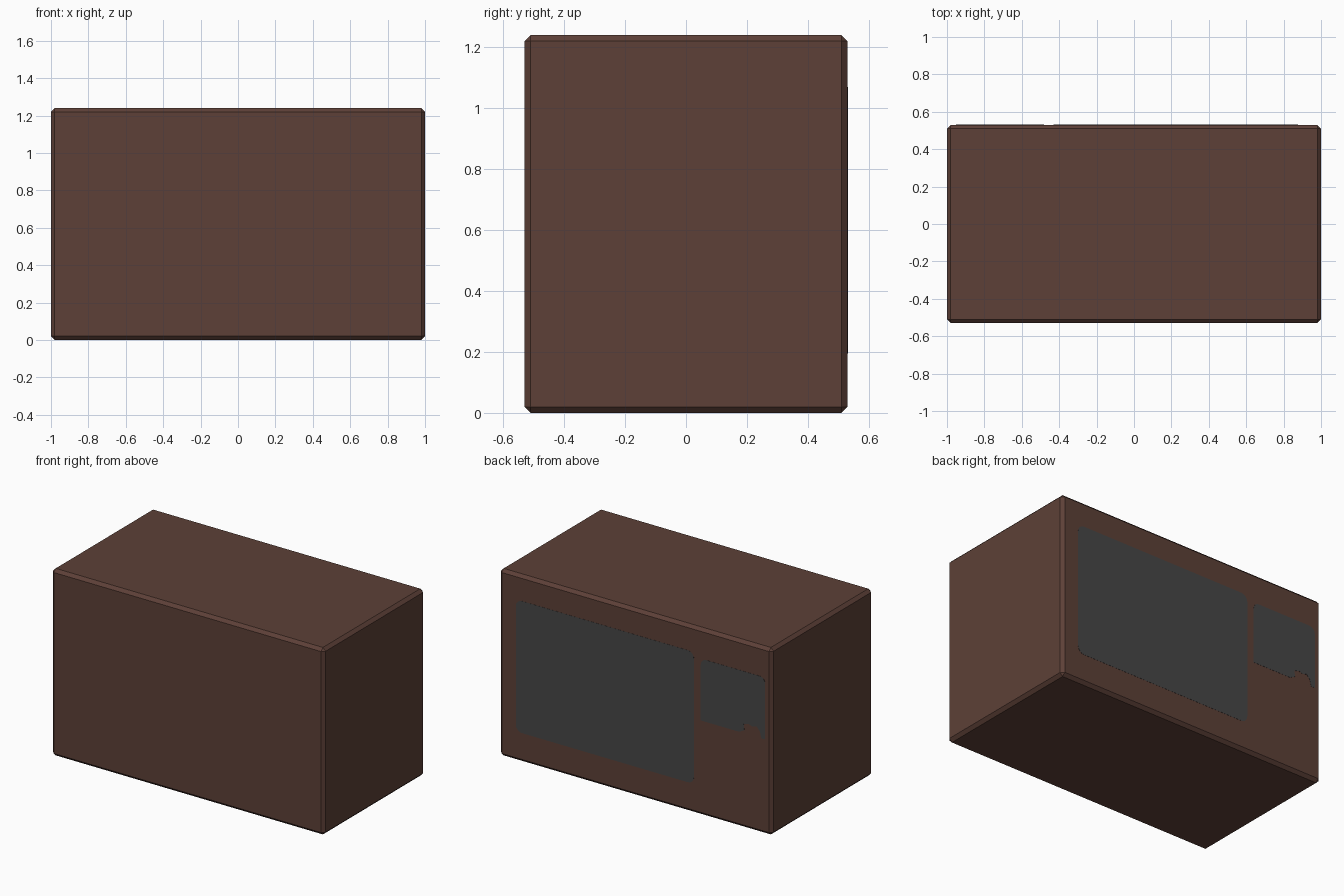
import bpy, bmesh, math

if "Cube" in bpy.data.objects:
    bpy.data.objects.remove(bpy.data.objects["Cube"])


def material(name, rgb):
    m = bpy.data.materials.new(name)
    lin = [((c / 255 + 0.055) / 1.055) ** 2.4 for c in rgb]
    m.diffuse_color = (*lin, 1)
    m.use_nodes = True
    m.node_tree.nodes["Principled BSDF"].inputs["Base Color"].default_value = m.diffuse_color
    return m


brown = material("brown", (93, 64, 55))
grey = material("dark_grey", (70, 70, 70))
W, D, H, BEVEL = 2.0, 1.06, 1.24, 0.02


def add_object(name, bm, mat):
    mesh = bpy.data.meshes.new(name)
    bmesh.ops.recalc_face_normals(bm, faces=bm.faces)
    bm.to_mesh(mesh)
    bm.free()
    mesh.materials.append(mat)
    ob = bpy.data.objects.new(name, mesh)
    bpy.context.collection.objects.link(ob)
    return ob


def rounded(x0, x1, z0, z1, r, corners=(0, 1, 2, 3), steps=4):
    """Rounded rectangle, counter-clockwise from the upper (x1, z1) corner."""
    pts = []
    for i, (x, z, sx, sz) in enumerate([(x1, z1, -1, -1), (x0, z1, 1, -1),
                                        (x0, z0, 1, 1), (x1, z0, -1, 1)]):
        if i not in corners:
            pts.append((x, z))
            continue
        for k in range(steps + 1):
            a = math.pi / 2 * (i + k / steps)
            pts.append((x + sx * r + r * math.cos(a), z + sz * r + r * math.sin(a)))
    return pts


def plate(name, pts, mat, thick=0.001):
    """Thin plate lying on the rear face."""
    bm = bmesh.new()
    face = bm.faces.new([bm.verts.new((x, D / 2, z)) for x, z in pts])
    ext = bmesh.ops.extrude_face_region(bm, geom=[face])
    moved = [v for v in ext["geom"] if isinstance(v, bmesh.types.BMVert)]
    bmesh.ops.translate(bm, verts=moved, vec=(0, thick, 0))
    return add_object(name, bm, mat)


# Chamfered cabinet
bm = bmesh.new()
bmesh.ops.create_cube(bm, size=1)
for v in bm.verts:
    v.co = (v.co.x * W, v.co.y * D, (v.co.z + 0.5) * H)
bmesh.ops.bevel(bm, geom=bm.edges[:], offset=BEVEL, segments=1, affect='EDGES')
add_object("cabinet", bm, brown)

# Large screen panel
plate("screen", rounded(-0.43, 0.877, 0.195, 1.07, 0.045), grey)

# Small control panel with a notch in its lower edge
outline = rounded(-0.952, -0.48, 0.63, 1.04, 0.04, corners=(0, 1))
notch = [(-0.925, 0.63), (-0.915, 0.67), (-0.89, 0.70), (-0.86, 0.69),
         (-0.83, 0.70), (-0.795, 0.69), (-0.80, 0.65), (-0.76, 0.63)]
plate("control_panel", outline[:-1] + notch + outline[-1:], grey)
